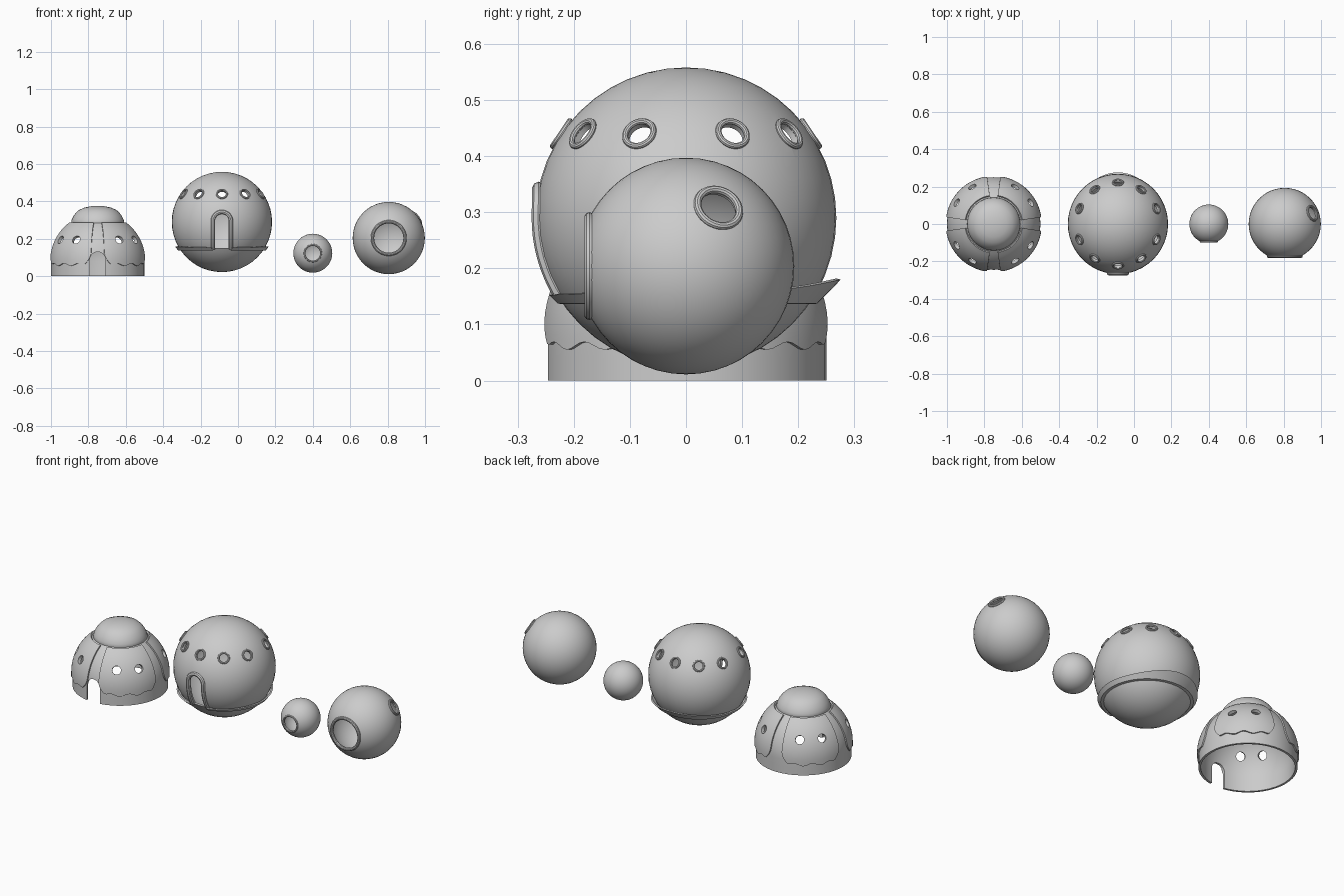
import bpy, bmesh
from math import sin, cos, pi, sqrt, radians
from mathutils import Vector

if "Cube" in bpy.data.objects:
    bpy.data.objects.remove(bpy.data.objects["Cube"], do_unlink=True)

GREY = (0.6, 0.6, 0.6, 1)
clay = bpy.data.materials.new("plain grey")
clay.use_nodes = True
clay.diffuse_color = GREY
clay.node_tree.nodes["Principled BSDF"].inputs["Base Color"].default_value = GREY


def finish(ob, name, angle=35):
    ob.name = name
    ob.data.materials.clear()
    ob.data.materials.append(clay)
    bpy.ops.object.select_all(action='DESELECT')
    ob.select_set(True)
    bpy.context.view_layer.objects.active = ob
    bpy.ops.object.shade_smooth_by_angle(angle=radians(angle))
    return ob


def from_bmesh(bm, name):
    bmesh.ops.recalc_face_normals(bm, faces=bm.faces)
    mesh = bpy.data.meshes.new(name)
    bm.to_mesh(mesh)
    bm.free()
    ob = bpy.data.objects.new(name, mesh)
    bpy.context.collection.objects.link(ob)
    return ob


def apply_modifiers(ob):
    bpy.context.view_layer.update()
    result = ob.evaluated_get(bpy.context.evaluated_depsgraph_get())
    mesh = bpy.data.meshes.new_from_object(result)
    ob.modifiers.clear()
    ob.data = mesh


def cut(ob, cutters):
    for c in cutters:
        mod = ob.modifiers.new("cut", 'BOOLEAN')
        mod.operation, mod.solver, mod.object = 'DIFFERENCE', 'EXACT', c
    apply_modifiers(ob)


def ball(centre, r):
    bpy.ops.mesh.primitive_uv_sphere_add(segments=48, ring_count=24, radius=r, location=centre)
    return bpy.context.object


def rod(centre, direction, r, depth):
    turn = Vector(direction).to_track_quat('Z', 'Y').to_euler()
    bpy.ops.mesh.primitive_cylinder_add(vertices=24, radius=r, depth=depth,
                                        location=centre, rotation=turn)
    return bpy.context.object


def ring(name, centre, direction, r, thick):
    turn = Vector(direction).to_track_quat('Z', 'Y').to_euler()
    bpy.ops.mesh.primitive_torus_add(major_segments=36, minor_segments=10, major_radius=r,
                                     minor_radius=thick, location=centre, rotation=turn)
    return finish(bpy.context.object, name)


def arch_cutter(x, z0, spring, half, y0, y1):
    # Arched door prism running along y
    outline = [(x - half, z0), (x + half, z0)]
    outline += [(x + half * cos(pi * i / 12), spring + half * sin(pi * i / 12)) for i in range(13)]
    bm = bmesh.new()
    face = bm.faces.new([bm.verts.new((px, y0, pz)) for px, pz in outline])
    new = bmesh.ops.extrude_face_region(bm, geom=[face])["geom"]
    bmesh.ops.translate(bm, vec=(0, y1 - y0, 0),
                        verts=[v for v in new if isinstance(v, bmesh.types.BMVert)])
    return from_bmesh(bm, "door_cutter")


def lathe(name, profile, x, closed):
    bm = bmesh.new()
    verts = [bm.verts.new((r, 0, z)) for r, z in profile]
    edges = [bm.edges.new(p) for p in zip(verts, verts[1:])]
    if closed:
        edges.append(bm.edges.new((verts[-1], verts[0])))
    bmesh.ops.spin(bm, geom=verts + edges, cent=(0, 0, 0), axis=(0, 0, 1),
                   angle=2 * pi, steps=48, use_duplicate=False)
    bmesh.ops.remove_doubles(bm, verts=bm.verts, dist=0.0002)
    ob = from_bmesh(bm, name)
    ob.location.x = x
    return ob


def discard(cutters):
    for c in cutters:
        bpy.data.objects.remove(c, do_unlink=True)


# Domed hut: open shell, four raised wavy panels, cap
HX, HR, HZ = -0.75, 0.25, 0.08


def hut_radius(z):
    return sqrt(HR ** 2 - max(0, z - HZ) ** 2)


levels = [0, 0.04] + [HZ + 0.21 * i / 12 for i in range(13)]
outer = [(hut_radius(z), z) for z in levels]
inner = [(r - 0.012, z) for r, z in reversed(outer)]
hut = lathe("hut_shell", outer + inner, HX, True)

hut_cutters = [arch_cutter(HX, -0.05, 0.088, 0.042, -0.4, -0.12)]
for quarter in range(4):
    for offset in (30, 60):
        a = radians(quarter * 90 + offset)
        d = Vector((cos(a), sin(a), 0.5)).normalized()
        hut_cutters.append(rod(Vector((HX, 0, HZ)) + d * HR, d, 0.023, 0.12))
cut(hut, hut_cutters)
finish(hut, "hut_shell")

COLS, ROWS = 24, 14
for quarter in range(4):
    bm = bmesh.new()
    grid = []
    for j in range(ROWS + 1):
        t = j / ROWS
        row = []
        for i in range(COLS + 1):
            s = 2 * i / COLS - 1
            low = 0.062 + 0.007 * cos(s * 3 * pi) + 0.022 * abs(s) ** 12
            z = low + (0.28 - low) * t
            # Sides taper in a little at the lower corners
            half = radians(37 - 5 * max(0, 1 - t * 4) ** 2)
            a = radians(45 + 90 * quarter) + s * half
            r = hut_radius(z) - 0.002
            row.append(bm.verts.new((HX + r * cos(a), r * sin(a), z)))
        grid.append(row)
    for low_row, high_row in zip(grid, grid[1:]):
        for i in range(COLS):
            bm.faces.new((low_row[i], low_row[i + 1], high_row[i + 1], high_row[i]))
    panel = from_bmesh(bm, "hut_panel")
    solid = panel.modifiers.new("thickness", 'SOLIDIFY')
    solid.thickness, solid.offset = 0.009, 1
    apply_modifiers(panel)
    cut(panel, hut_cutters)
    finish(panel, f"hut_panel_{quarter + 1}")
discard(hut_cutters)

cap = [(0, 0.262), (0.125, 0.262), (0.136, 0.27), (0.142, 0.285), (0.139, 0.302), (0.129, 0.322),
       (0.117, 0.338), (0.1, 0.354), (0.07, 0.367), (0.035, 0.374), (0, 0.376)]
finish(lathe("hut_cap", cap, HX, False), "hut_cap")

# Large round house: hollow ball with ten round windows and an arched door
C, R = Vector((-0.086, 0, 0.29)), 0.268
house = ball(C, R)
house_cutters = [ball(C, R - 0.014), arch_cutter(C.x, 0.15, 0.295, 0.039, -0.4, -0.12)]
for k, deg in enumerate((22, 56, 90, 124, 158, 202, 236, 270, 304, 338)):
    a = radians(deg)
    d = Vector((cos(a) * 0.222, sin(a) * 0.222, 0.15)).normalized()
    house_cutters.append(rod(C + d * R, d, 0.024, 0.1))
    ring(f"house_window_rim_{k + 1}", C + d * R, d, 0.0265, 0.0055)
cut(house, house_cutters)
finish(house, "house_shell")
discard(house_cutters)

# Door frame: tube following the arch on the ball
H = 0.048
arch = [(-H, 0.145 + 0.15 * i / 8) for i in range(8)]
arch += [(-H * cos(pi * i / 14), 0.295 + H * sin(pi * i / 14)) for i in range(15)]
arch += [(-x, z) for x, z in reversed(arch[:8])]
curve = bpy.data.curves.new("door_frame", 'CURVE')
curve.dimensions = '3D'
curve.bevel_depth, curve.bevel_resolution, curve.use_fill_caps = 0.0115, 2, True
spline = curve.splines.new('POLY')
spline.points.add(len(arch) - 1)
for p, (x, z) in zip(spline.points, arch):
    p.co = (C.x + x, -sqrt(R ** 2 - x ** 2 - (z - C.z) ** 2), z, 1)
frame = bpy.data.objects.new("door_frame", curve)
bpy.context.collection.objects.link(frame)
bpy.context.view_layer.update()
mesh = bpy.data.meshes.new_from_object(frame.evaluated_get(bpy.context.evaluated_depsgraph_get()))
bpy.data.objects.remove(frame)
frame = bpy.data.objects.new("house_door_frame", mesh)
bpy.context.collection.objects.link(frame)
finish(frame, "house_door_frame")

# Flared gutter running round the house from one door side to the other
bm = bmesh.new()
sections = []
for i in range(65):
    a = radians(-77 + 334 * i / 64)
    back = max(0, sin(a)) ** 4
    reach, tip = 0.25 + 0.026 * back, 0.158 + 0.022 * back
    if sin(a) < 0:
        tip -= 0.006 * sin(a) ** 2
    section = [(0.215, 0.136), (0.234, 0.137), (reach, tip), (reach - 0.008, tip + 0.002),
               (0.228, 0.149), (0.215, 0.149)]
    sections.append([bm.verts.new((C.x + r * cos(a), r * sin(a), z)) for r, z in section])
for one, two in zip(sections, sections[1:]):
    for i in range(6):
        j = (i + 1) % 6
        bm.faces.new((one[i], one[j], two[j], two[i]))
bm.faces.new(sections[0])
bm.faces.new(sections[-1])
finish(from_bmesh(bm, "house_gutter"), "house_gutter")


# Plain hollow balls with collared round openings
def pod(name, centre, r, openings):
    centre = Vector(centre)
    shell = ball(centre, r)
    cutters = [ball(centre, r - 0.01)]
    for n, (direction, radius, thick) in enumerate(openings):
        d = Vector(direction).normalized()
        spot = centre + d * sqrt(r ** 2 - radius ** 2)
        cutters.append(rod(spot, d, radius - thick * 0.6, r * 0.7))
        ring(f"{name}_collar_{n + 1}", spot, d, radius, thick)
    cut(shell, cutters)
    finish(shell, name + "_shell")
    discard(cutters)


pod("small_pod", (0.4, 0, 0.123), 0.104, [((0, -1, 0), 0.044, 0.005)])
pod("medium_pod", (0.806, 0, 0.204), 0.193,
    [((0, -1, 0), 0.087, 0.009), ((0.153, 0.06, 0.108), 0.039, 0.007)])
